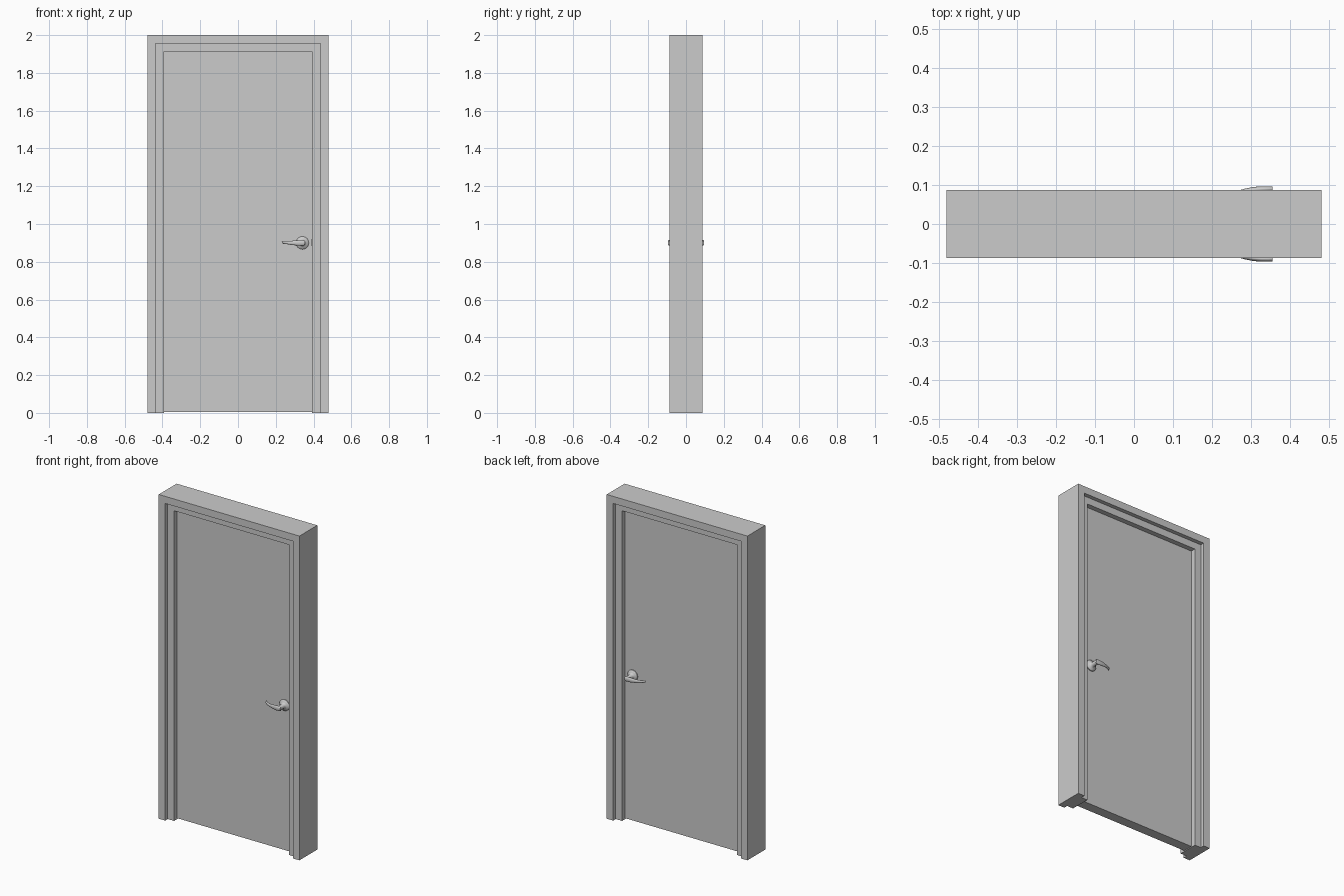
import bpy, bmesh, math
from mathutils import Matrix, Vector

if "Cube" in bpy.data.objects:
    bpy.data.objects.remove(bpy.data.objects["Cube"])

W, H, D = 0.48, 2.0, 0.087        # half width, height, half depth of frame
KNOB_X, KNOB_Z = 0.341, 0.90      # handle centre
DOOR_Y = 0.031                    # half thickness of door


def finish(name, bm, smooth=False):
    bmesh.ops.recalc_face_normals(bm, faces=bm.faces)
    me = bpy.data.meshes.new(name)
    bm.to_mesh(me)
    bm.free()
    ob = bpy.data.objects.new(name, me)
    bpy.context.collection.objects.link(ob)
    if smooth:
        bpy.ops.object.select_all(action='DESELECT')
        ob.select_set(True)
        bpy.context.view_layer.objects.active = ob
        bpy.ops.object.shade_smooth_by_angle(angle=math.radians(35))
    return ob


def loft(name, rings, smooth=False):
    """Skin closed rings of equal length and cap both ends."""
    bm = bmesh.new()
    vs = [[bm.verts.new(p) for p in r] for r in rings]
    n = len(vs[0])
    for a, b in zip(vs, vs[1:]):
        for i in range(n):
            j = (i + 1) % n
            bm.faces.new((a[i], a[j], b[j], b[i]))
    bm.faces.new(vs[0])
    bm.faces.new(vs[-1])
    return finish(name, bm, smooth)


def box(name, x0, x1, y0, y1, z0, z1):
    bm = bmesh.new()
    bmesh.ops.create_cube(bm, size=1)
    bmesh.ops.scale(bm, vec=(x1 - x0, y1 - y0, z1 - z0), verts=bm.verts)
    bmesh.ops.translate(bm, vec=((x0 + x1) / 2, (y0 + y1) / 2, (z0 + z1) / 2), verts=bm.verts)
    return finish(name, bm)


# door frame: stepped profile (inset, y) mitred around the opening
half = [(0, D), (0.044, D), (0.044, 0.062), (0.087, 0.062)]
profile = half + [(o, -y) for o, y in reversed(half)]
stations = [
    [(-W + o, y, 0) for o, y in profile],
    [(-W + o, y, H - o) for o, y in profile],
    [(W - o, y, H - o) for o, y in profile],
    [(W - o, y, 0) for o, y in profile],
]
frame = loft("door_frame", stations)

# door leaf
box("door_leaf", -0.393, 0.393, -DOOR_Y, DOOR_Y, 0.005, 1.913)

# strike plate on the latch jamb
box("strike_plate", 0.389, 0.394, -0.045, 0.02, 0.883, 0.92)

# rose and neck: (radius, distance from door centre), lathed about y
rose_profile = [(0.034, 0.030), (0.034, 0.036), (0.031, 0.040), (0.022, 0.043),
                (0.018, 0.046), (0.014, 0.054), (0.013, 0.088)]
# lever stations: x, y, half thickness, half height, z offset
lever_path = [(0.354, 0.0895, 0.006, 0.011, 0), (0.345, 0.0895, 0.007, 0.015, 0),
              (0.325, 0.0890, 0.0075, 0.015, 0), (0.305, 0.0875, 0.007, 0.013, 0),
              (0.285, 0.0845, 0.006, 0.011, 0), (0.265, 0.0790, 0.006, 0.0085, 0.001),
              (0.250, 0.0725, 0.0055, 0.0075, 0.002), (0.241, 0.0660, 0.0055, 0.008, 0.003),
              (0.237, 0.0600, 0.004, 0.007, 0.003)]
N = 24
angles = [2 * math.pi * i / N for i in range(N)]

for side, label in ((-1, "front"), (1, "back")):
    loft(f"{label}_rose", [[(KNOB_X + r * math.cos(a), side * y, KNOB_Z + r * math.sin(a))
                            for a in angles] for r, y in rose_profile], True)
    # lever sections stand square to the curved path
    rings = []
    for i, (x, y, t, h, dz) in enumerate(lever_path):
        p, q = lever_path[max(i - 1, 0)], lever_path[min(i + 1, len(lever_path) - 1)]
        d = Vector((q[0] - p[0], q[1] - p[1])).normalized()
        nx, ny = d.y, -d.x
        rings.append([(x + nx * t * math.cos(a), side * (y + ny * t * math.cos(a)),
                       KNOB_Z + dz + h * math.sin(a)) for a in angles])
    loft(f"{label}_lever", rings, True)
